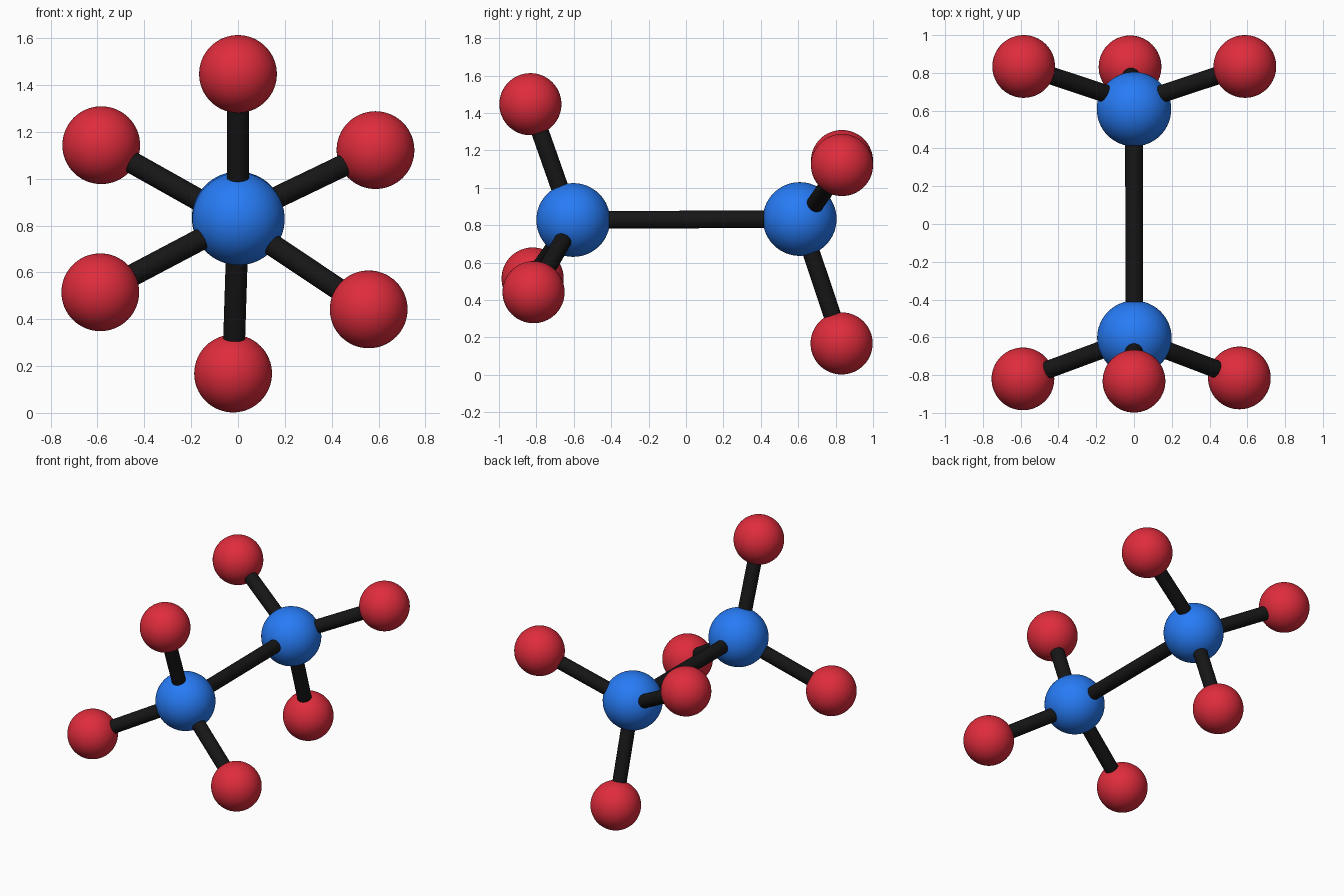
import bpy
from mathutils import Vector

if "Cube" in bpy.data.objects:
    bpy.data.objects.remove(bpy.data.objects["Cube"])

HUB_R, BALL_R, ROD_R = 0.197, 0.166, 0.047


def material(name, rgb):
    m = bpy.data.materials.new(name)
    m.diffuse_color = (*rgb, 1)
    m.use_nodes = True
    m.node_tree.nodes["Principled BSDF"].inputs["Base Color"].default_value = m.diffuse_color
    return m


blue = material("blue", (0.02, 0.20, 0.92))
red = material("red", (0.74, 0.025, 0.045))
black = material("black", (0.008, 0.008, 0.008))


def finish(name, mat):
    ob = bpy.context.object
    ob.name = name
    ob.data.materials.append(mat)
    bpy.ops.object.shade_smooth_by_angle()


def ball(name, centre, radius, mat):
    bpy.ops.mesh.primitive_uv_sphere_add(segments=64, ring_count=32, radius=radius, location=centre)
    finish(name, mat)


def rod(name, a, b):
    a, b = Vector(a), Vector(b)
    bpy.ops.mesh.primitive_cylinder_add(
        vertices=32, radius=ROD_R, depth=(b - a).length, location=(a + b) / 2,
        rotation=(b - a).to_track_quat('Z', 'Y').to_euler())
    finish(name, black)


# Each end: hub centre, then (outer ball centre, rod start inside the hub)
front_hub = (0.002, -0.603, 0.828)
back_hub = (0.0, 0.608, 0.833)
ends = {
    "front": (front_hub, {
        "top": ((0.0, -0.832, 1.447), (0.0, -0.615, 0.83)),
        "left": ((-0.588, -0.82, 0.515), (0.0, -0.603, 0.825)),
        "right": ((0.558, -0.815, 0.442), (0.0, -0.603, 0.815)),
    }),
    "back": (back_hub, {
        "bottom": ((-0.021, 0.832, 0.168), (0.0, 0.61, 0.833)),
        "left": ((-0.584, 0.834, 1.143), (0.0, 0.64, 0.815)),
        "right": ((0.587, 0.834, 1.122), (0.0, 0.64, 0.84)),
    }),
}

for end, (hub, arms) in ends.items():
    ball(f"{end}_hub", hub, HUB_R, blue)
    for side, (tip, start) in arms.items():
        ball(f"{end}_{side}_ball", tip, BALL_R, red)
        rod(f"{end}_{side}_rod", start, tip)

# Long rod joining both hubs
rod("centre_rod", front_hub, back_hub)
